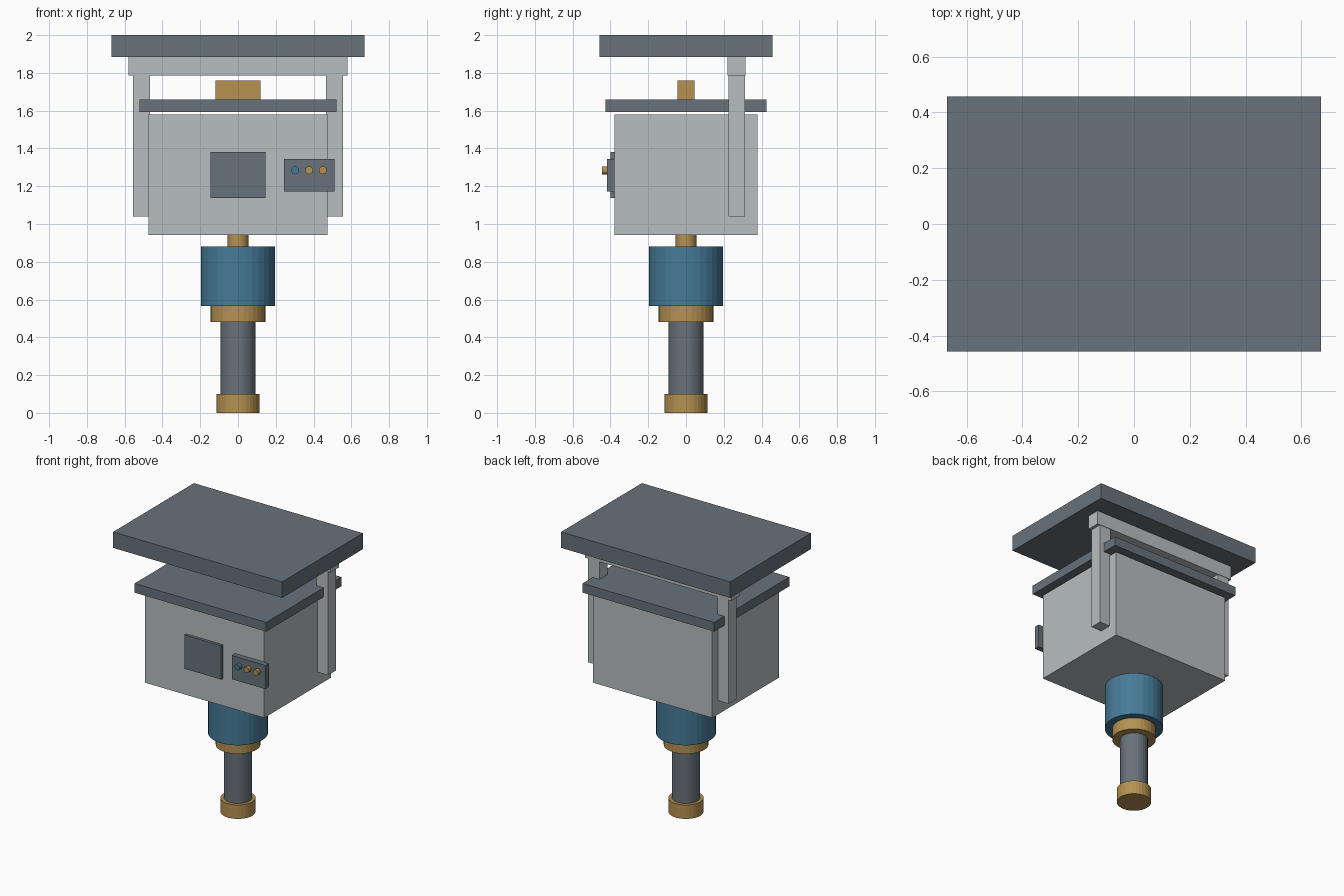
import bpy
import bmesh

cube = bpy.data.objects.get("Cube")
if cube:
    bpy.data.objects.remove(cube, do_unlink=True)


def material(name, rgb):
    m = bpy.data.materials.new(name)
    m.use_nodes = True
    linear = [(c / 255) ** 2.2 for c in rgb] + [1]
    m.diffuse_color = linear
    m.node_tree.nodes["Principled BSDF"].inputs["Base Color"].default_value = linear
    return m


grey = material("light grey", (182, 188, 190))
steel = material("dark steel", (104, 114, 122))
blue = material("blue", (72, 122, 151))
brass = material("brass", (180, 144, 82))


def finish(bm, name, mat, location):
    mesh = bpy.data.meshes.new(name)
    bm.to_mesh(mesh)
    bm.free()
    mesh.materials.append(mat)
    obj = bpy.data.objects.new(name, mesh)
    obj.location = location
    bpy.context.collection.objects.link(obj)
    return obj


def box(name, mat, xs, ys, zs):
    spans = (xs, ys, zs)
    bm = bmesh.new()
    bmesh.ops.create_cube(bm, size=1)
    bmesh.ops.scale(bm, vec=[b - a for a, b in spans], verts=bm.verts)
    return finish(bm, name, mat, [(a + b) / 2 for a, b in spans])


def cylinder(name, mat, radius, depth, location, sides=32):
    bm = bmesh.new()
    bmesh.ops.create_cone(bm, cap_ends=True, segments=sides,
                          radius1=radius, radius2=radius, depth=depth)
    return finish(bm, name, mat, location)


def sym(half):
    return (-half, half)


# Top plate, carried by a rear frame
box("top_plate", steel, sym(0.67), sym(0.457), (1.885, 2.0))
box("cross_beam", grey, sym(0.58), (0.22, 0.315), (1.785, 1.885))
for side, name in ((1, "left_post"), (-1, "right_post")):
    box(name, grey, sorted((side * 0.467, side * 0.557)), (0.224, 0.312), (1.04, 1.785))

# Main housing with its raised lid and handle
box("housing", grey, sym(0.473), sym(0.379), (0.942, 1.58))
box("lid", steel, sym(0.522), sym(0.426), (1.592, 1.658))
box("lid_handle", brass, sym(0.12), sym(0.045), (1.658, 1.76))

# Front panel and control box with a row of buttons
box("front_panel", steel, sym(0.146), (-0.4, -0.379), (1.138, 1.38))
box("control_box", steel, (0.243, 0.51), (-0.417, -0.379), (1.173, 1.343))
for i, mat in enumerate((blue, brass, brass)):
    button = cylinder(f"button_{i + 1}", mat, 0.021, 0.027,
                      (0.303 + i * 0.073, -0.43, 1.284), 16)
    button.rotation_euler.x = 1.5708

# Spindle stack below the housing: name, colour, radius, bottom, top
for name, mat, radius, low, high in (
    ("neck", brass, 0.055, 0.88, 0.942),
    ("motor_drum", blue, 0.195, 0.565, 0.88),
    ("collar", brass, 0.145, 0.48, 0.565),
    ("shaft", steel, 0.092, 0.1, 0.48),
    ("foot", brass, 0.114, 0, 0.1),
):
    cylinder(name, mat, radius, high - low, (0, 0, (low + high) / 2))
